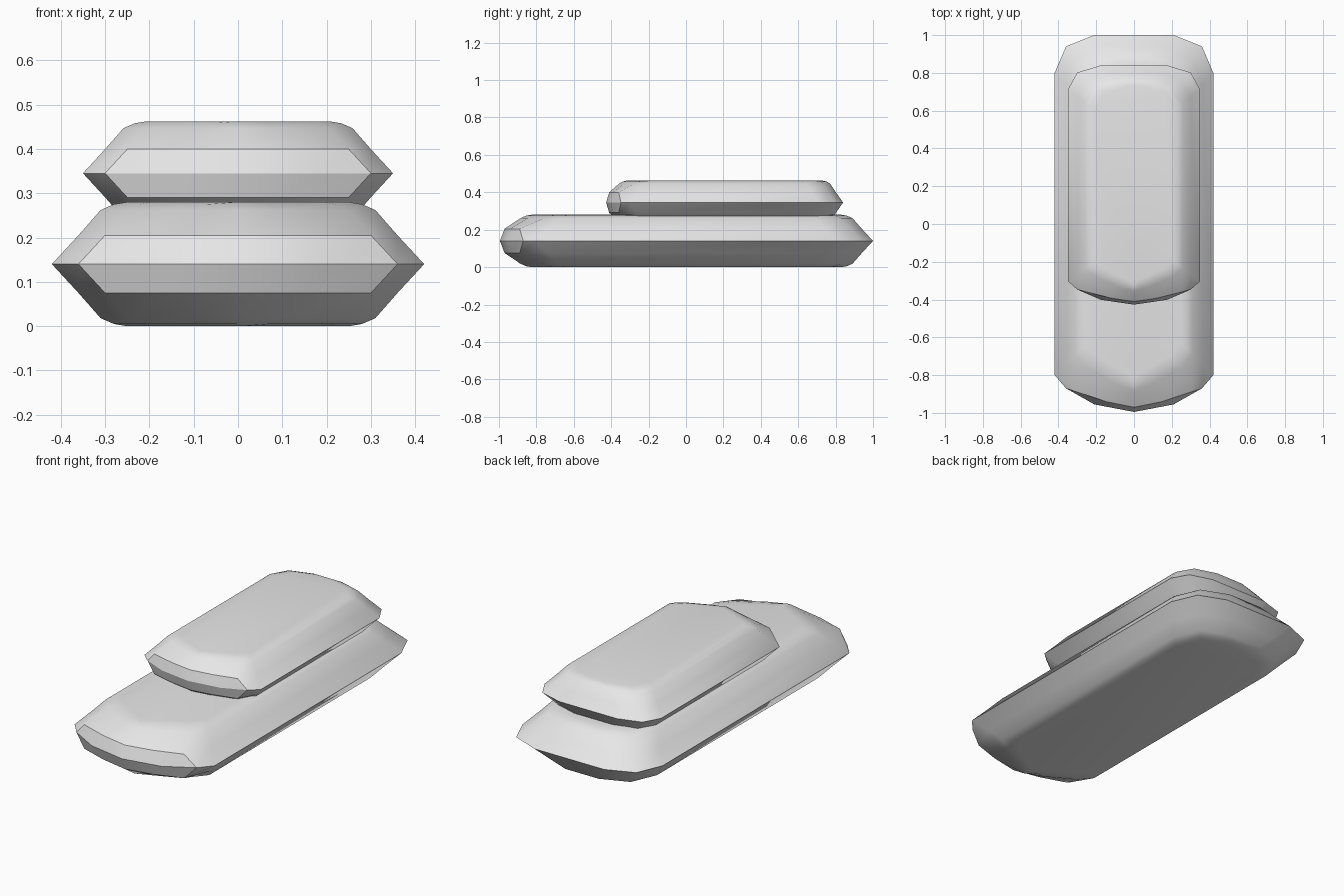
import bpy, bmesh, math

cube = bpy.data.objects.get("Cube")
if cube:
    bpy.data.objects.remove(cube, do_unlink=True)

grey = bpy.data.materials.new("light_grey")
grey.use_nodes = True
colour = (0.8, 0.8, 0.8, 1)
grey.diffuse_color = colour
grey.node_tree.nodes["Principled BSDF"].inputs["Base Color"].default_value = colour

# Right half of the plan: bowed front to flat back
FRONT = [(0.21, -0.955), (0.36, -0.87), (0.42, -0.80)]
BACK = [(0.42, 0.80), (0.36, 0.94), (0.21, 1.0)]
NOSE = (0, -0.995)
# Inset and height of each ring above the middle ridge
LEVELS = [(0.06, 0.065), (0.11, 0.122), (0.14, 0.135), (0.17, 0.14)]
# Blunt front: how far each front point moves back in the first ring
BLUNT = [0.015, -0.02, 0.06]


def ring(inset, first=False):
    """Closed outline, with the rounded corners shifted inwards."""
    half = []
    for i, (x, y) in enumerate(FRONT):
        half.append((max(x - inset, 0.04), y + (BLUNT[i] if first else inset)))
    for x, y in BACK:
        half.append((max(x - inset, 0.04), y - inset))
    nose = (0, NOSE[1] + (0.025 if first else inset))
    return [nose] + half + [(-x, y) for x, y in reversed(half)]


def make_slab(name, location, scale):
    bm = bmesh.new()
    rings = [(ring(d, i == 0), z) for i, (d, z) in enumerate(LEVELS)]
    stack = [(r, -z) for r, z in reversed(rings)] + [(ring(0), 0)] + rings
    loops = [[bm.verts.new((x, y, z)) for x, y in r] for r, z in stack]
    for low, high in zip(loops, loops[1:]):
        for i in range(len(low)):
            j = (i + 1) % len(low)
            bm.faces.new((low[i], low[j], high[j], high[i]))
    bm.faces.new(loops[-1])
    bm.faces.new(list(reversed(loops[0])))
    bmesh.ops.recalc_face_normals(bm, faces=bm.faces)
    mesh = bpy.data.meshes.new(name)
    bm.to_mesh(mesh)
    bm.free()
    mesh.materials.append(grey)
    obj = bpy.data.objects.new(name, mesh)
    bpy.context.collection.objects.link(obj)
    obj.location, obj.scale = location, scale
    bpy.ops.object.select_all(action="DESELECT")
    obj.select_set(True)
    bpy.context.view_layer.objects.active = obj
    bpy.ops.object.shade_smooth_by_angle(angle=math.radians(30))
    return obj


# Long lower body and the smaller cabin set towards the back
make_slab("lower_body", (0, 0, 0.14), (1, 1, 1))
make_slab("upper_cabin", (0, 0.205, 0.345), (0.833, 0.635, 0.835))
